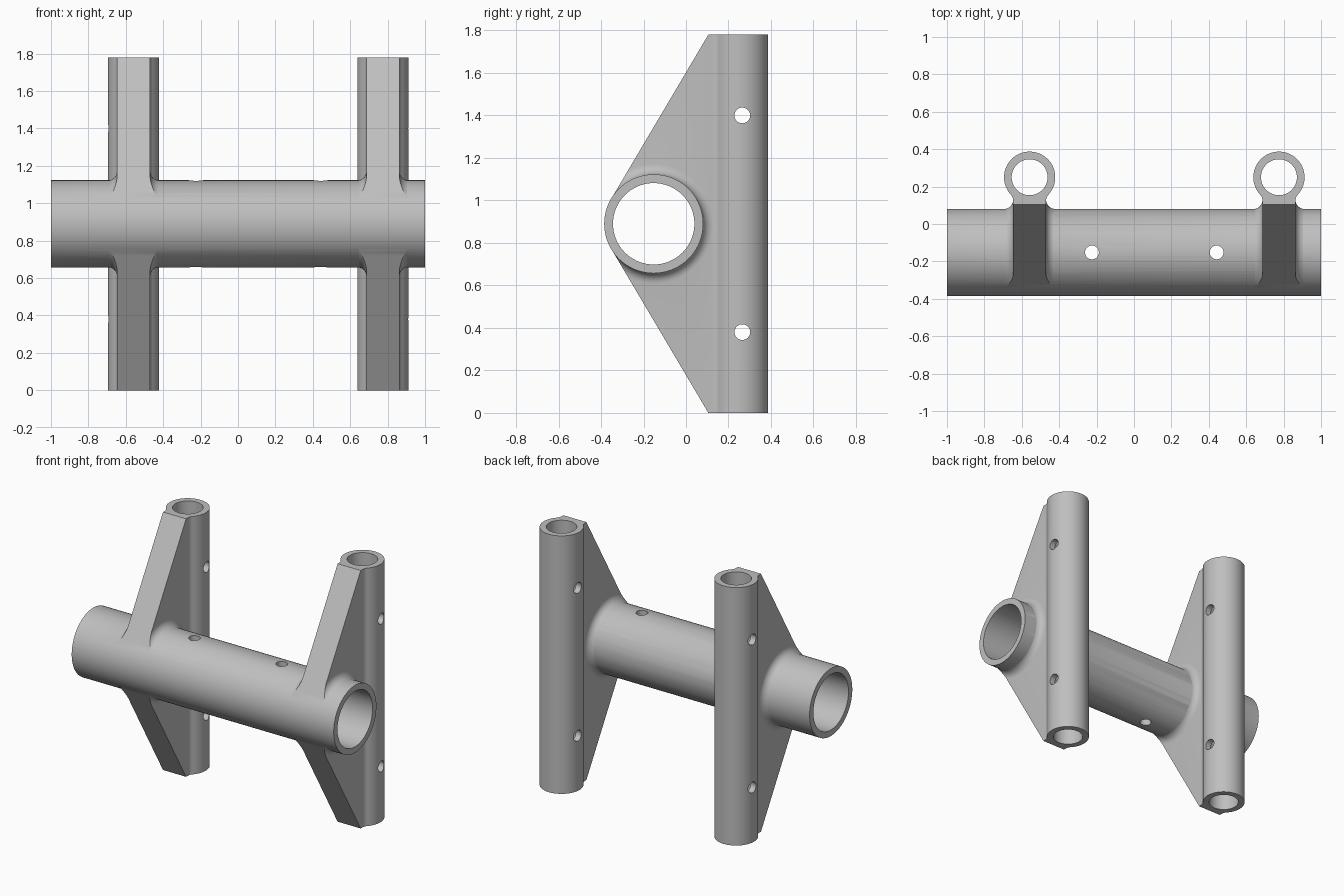
import bpy, bmesh
from math import sin, cos, pi, acos, atan2, sqrt, radians
from mathutils import Matrix, Vector

cube = bpy.data.objects.get("Cube")
if cube:
    bpy.data.objects.remove(cube, do_unlink=True)

HEIGHT = 1.78
POST_X = (-0.558, 0.775)           # the two upright posts
POST_Y, POST_R, POST_BORE = 0.25, 0.137, 0.096
TUBE_Y, TUBE_Z = -0.152, HEIGHT / 2
TUBE_R, TUBE_BORE = 0.233, 0.1915
WEB, FILLET = 0.088, 0.05          # web half width, blend radius
PIN_R = 0.037
SEG = 72

metal = bpy.data.materials.new("plain grey")
metal.use_nodes = True
grey = (0.52, 0.52, 0.52, 1)
metal.diffuse_color = grey
metal.node_tree.nodes["Principled BSDF"].inputs["Base Color"].default_value = grey


def to_object(name, bm):
    bmesh.ops.recalc_face_normals(bm, faces=bm.faces)
    mesh = bpy.data.meshes.new(name)
    bm.to_mesh(mesh)
    bm.free()
    mesh.materials.append(metal)
    obj = bpy.data.objects.new(name, mesh)
    bpy.context.collection.objects.link(obj)
    return obj


def cylinder(name, radius, length, centre, axis="Z", seg=SEG):
    turn = Matrix.Rotation(pi / 2, 4, "Y") if axis == "X" else Matrix()
    bm = bmesh.new()
    bmesh.ops.create_cone(bm, cap_ends=True, segments=seg, radius1=radius,
                          radius2=radius, depth=length,
                          matrix=Matrix.Translation(centre) @ turn)
    return to_object(name, bm)


def prism(name, points, direction):
    bm = bmesh.new()
    face = bm.faces.new([bm.verts.new(p) for p in points])
    moved = bmesh.ops.extrude_face_region(bm, geom=[face])["geom"]
    bmesh.ops.translate(bm, vec=direction,
                        verts=[v for v in moved if isinstance(v, bmesh.types.BMVert)])
    return to_object(name, bm)


def combine(target, tool, operation):
    mod = target.modifiers.new("combine", "BOOLEAN")
    mod.operation, mod.solver, mod.object = operation, "EXACT", tool
    bpy.context.view_layer.objects.active = target
    bpy.ops.object.modifier_apply(modifier=mod.name)
    bpy.data.objects.remove(tool, do_unlink=True)


def keyhole(x):
    """Round post blended into a flat web, as a plan outline."""
    reach = POST_R + FILLET
    drop = sqrt(reach ** 2 - (WEB + FILLET) ** 2)
    start = atan2(-drop, WEB + FILLET)
    half = []
    for i in range(25):                       # post surface, back to blend
        a = pi / 2 + (start - pi / 2) * i / 24
        half.append((POST_R * cos(a), POST_R * sin(a)))
    for i in range(1, 9):                     # concave blend into the web
        a = start + pi + (-start) * i / 8
        half.append((WEB + FILLET + FILLET * cos(a), -drop + FILLET * sin(a)))
    half.append((WEB, -0.75))
    outline = half + [(-px, py) for px, py in reversed(half[1:])]
    return [(x + px, POST_Y + py, -0.1) for px, py in outline]


def flare(x):
    """Concave collar that blends the web into the cross tube."""
    right = [(WEB + FILLET, 0.1)]
    for i in range(9):
        a = pi / 2 * i / 8
        right.append((WEB + FILLET * (1 - sin(a)), TUBE_R + FILLET * (1 - cos(a)) - 0.001))
    right.append((WEB - 0.01, TUBE_R + FILLET - 0.001))
    profile = right + [(-px, r) for px, r in reversed(right)]
    bm = bmesh.new()
    rings = []
    for s in range(SEG):
        a = 2 * pi * s / SEG
        rings.append([bm.verts.new((x + px, TUBE_Y + r * cos(a), TUBE_Z + r * sin(a)))
                      for px, r in profile])
    n = len(profile)
    for s in range(SEG):
        p, q = rings[s], rings[(s + 1) % SEG]
        for i in range(n):
            j = (i + 1) % n
            bm.faces.new((p[i], p[j], q[j], q[i]))
    return to_object("collar", bm)


def side_outline(x):
    """Side shape: upright back, edges sloping in to touch the cross tube."""
    corner = Vector((0.105, HEIGHT))
    centre = Vector((TUBE_Y, TUBE_Z))
    away = corner - centre
    a = atan2(away.y, away.x) + acos(TUBE_R / away.length)
    r = TUBE_R - 0.001
    ty, tz = TUBE_Y + r * cos(a), TUBE_Z + r * sin(a)
    pts = [(0.5, 0), (corner.x, 0), (ty, HEIGHT - tz), (ty, tz), (corner.x, HEIGHT), (0.5, HEIGHT)]
    return [(x - 0.25, y, z) for y, z in pts]


# Cross tube
frame = cylinder("tube_bracket", TUBE_R, 2, (0, TUBE_Y, TUBE_Z), "X")

# Posts with tapered webs
for x in POST_X:
    post = prism("post", keyhole(x), (0, 0, HEIGHT + 0.2))
    combine(post, flare(x), "UNION")
    combine(post, prism("side_shape", side_outline(x), (0.5, 0, 0)), "INTERSECT")
    combine(frame, post, "UNION")

# Bores through the tube and posts
combine(frame, cylinder("tube_bore", TUBE_BORE, 2.4, (0, TUBE_Y, TUBE_Z), "X"), "DIFFERENCE")
for x in POST_X:
    combine(frame, cylinder("post_bore", POST_BORE, 2.2, (x, POST_Y, TUBE_Z)), "DIFFERENCE")

# Pin holes
for z in (0.38, 1.40):
    combine(frame, cylinder("post_pin", PIN_R, 2.4, (0, 0.265, z), "X", 32), "DIFFERENCE")
for x in (-0.225, 0.442):
    combine(frame, cylinder("tube_pin", PIN_R, 1, (x, TUBE_Y, TUBE_Z), "Z", 32), "DIFFERENCE")

# Smooth curved surfaces, crisp edges
bpy.ops.object.select_all(action="DESELECT")
frame.select_set(True)
bpy.context.view_layer.objects.active = frame
bpy.ops.object.shade_smooth_by_angle(angle=radians(30))
